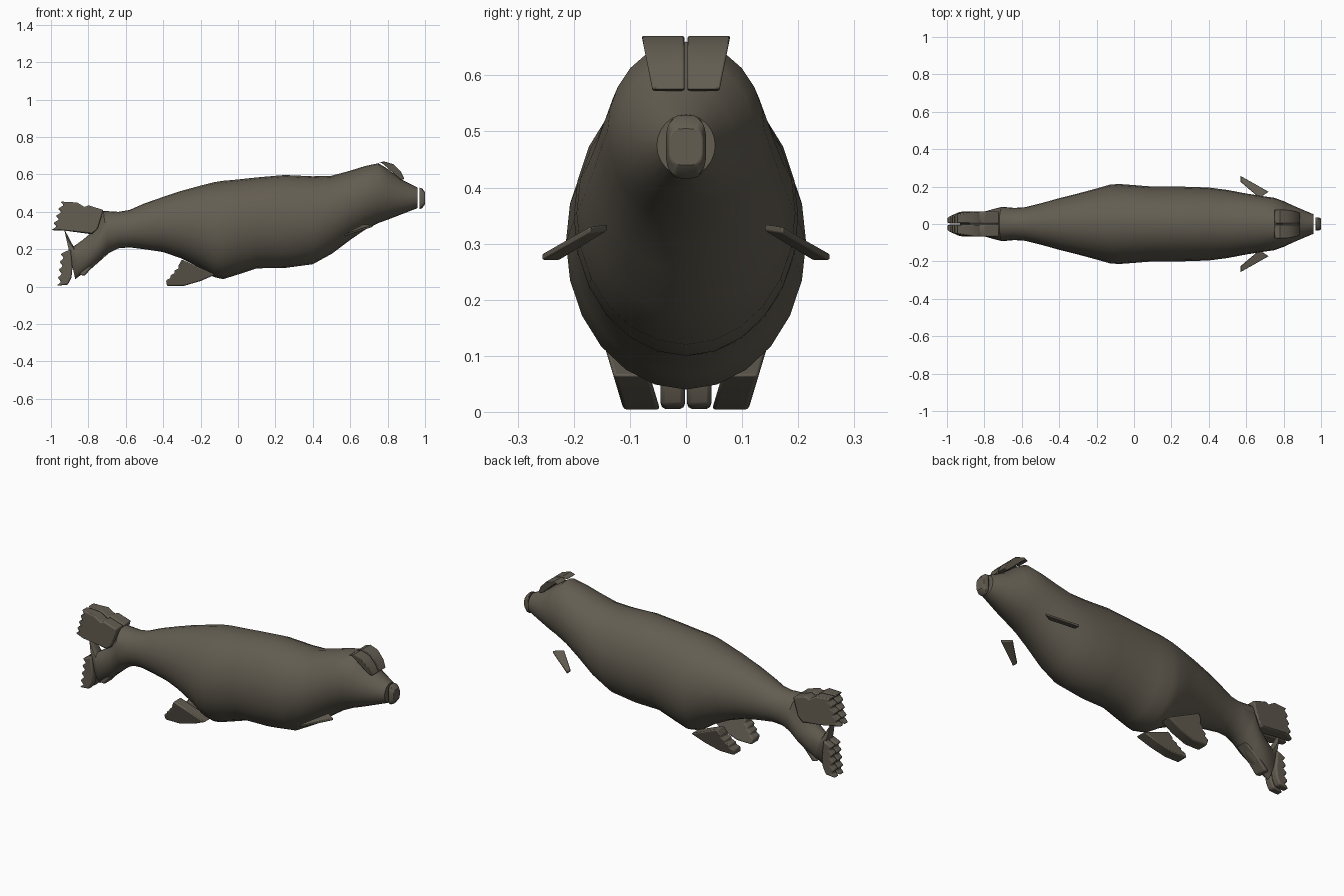
import bpy, bmesh, math
from mathutils import Vector

cube = bpy.data.objects.get("Cube")
if cube:
    bpy.data.objects.remove(cube, do_unlink=True)

# One dull brown-grey for the whole animal
skin = bpy.data.materials.new("brown_grey_skin")
skin.use_nodes = True
color = (0.125, 0.11, 0.083, 1)
skin.diffuse_color = color
for node in skin.node_tree.nodes:
    if node.type == 'BSDF_PRINCIPLED':
        node.inputs["Base Color"].default_value = color
        node.inputs["Roughness"].default_value = 0.8

parts = []


def add_object(name, bm, bevel=0):
    bmesh.ops.recalc_face_normals(bm, faces=bm.faces)
    mesh = bpy.data.meshes.new(name)
    bm.to_mesh(mesh)
    bm.free()
    mesh.materials.append(skin)
    obj = bpy.data.objects.new(name, mesh)
    bpy.context.collection.objects.link(obj)
    if bevel:
        mod = obj.modifiers.new("rounded_edges", 'BEVEL')
        mod.width = bevel
        mod.segments = 2
        mod.limit_method = 'ANGLE'
        mod.angle_limit = math.radians(40)
    parts.append(obj)
    return obj


def loft(name, rings, bevel=0):
    """Skin a closed tube through rings of equal point count."""
    bm = bmesh.new()
    rows = [[bm.verts.new(p) for p in ring] for ring in rings]
    count = len(rows[0])
    for a, b in zip(rows, rows[1:]):
        for i in range(count):
            j = (i + 1) % count
            bm.faces.new((a[i], a[j], b[j], b[i]))
    bm.faces.new(rows[0])
    bm.faces.new(rows[-1])
    return add_object(name, bm, bevel)


def oval(top, bottom, half_width, power=1.0, count=24):
    """Oval ring standing between a top and a bottom point."""
    top, bottom = Vector((top[0], 0, top[1])), Vector((bottom[0], 0, bottom[1]))
    mid, up = (top + bottom) / 2, (top - bottom) / 2
    ring = []
    for i in range(count):
        t = math.tau * i / count
        c, s = math.cos(t), math.sin(t)
        c = math.copysign(abs(c) ** power, c)
        s = math.copysign(abs(s) ** power, s)
        ring.append(mid + up * c + Vector((0, half_width * s, 0)))
    return ring


def slab(name, outline, sides, bevel=0.012):
    """Fin with a side outline; sides(x, z) gives its two y limits."""
    rings = [[(x, sides(x, z)[k], z) for x, z in outline] for k in (0, 1)]
    return loft(name, rings, bevel)


def jagged(start, end, teeth, depth):
    """Saw-tooth edge from start to end, notched towards +x."""
    points = []
    for i in range(teeth * 2 + 1):
        t = i / (teeth * 2)
        x = start[0] + (end[0] - start[0]) * t + (depth if i % 2 else 0)
        points.append((x, start[1] + (end[1] - start[1]) * t))
    return points


# Body: x of the ring, top height, bottom height, half width
trunk = [
    (-.64, .40, .205, .086), (-.58, .41, .21, .09), (-.5, .445, .2, .11),
    (-.4, .48, .185, .138), (-.3, .513, .15, .163), (-.2, .54, .1, .19),
    (-.13, .558, .052, .21), (-.08, .566, .04, .214), (0, .573, .065, .208),
    (.1, .584, .098, .2), (.25, .597, .1, .2), (.4, .59, .12, .195),
    (.5, .593, .175, .182), (.6, .62, .25, .163), (.68, .645, .305, .15),
    (.75, .66, .34, .14), (.8, .63, .358, .122), (.87, .575, .385, .09),
    (.96, .53, .42, .052),
]
# Tail root: top point, bottom point, half width, leaning downwards
tail = [
    ((-.93, .31), (-.87, .04), .03), ((-.88, .215), (-.83, .07), .05),
    ((-.83, .25), (-.78, .1), .065), ((-.77, .3), (-.735, .14), .08),
    ((-.72, .405), (-.69, .18), .092),
]
rings = [oval(*station) for station in tail]
rings += [oval((x, top), (x, low), w) for x, top, low, w in trunk]
loft("body", rings)

# Snout tip, set just ahead of the head
loft("snout_tip", [oval((x, top), (x, low), w, 0.6) for x, top, low, w in
                   ((.97, .53, .415, .034), (.985, .525, .42, .036), (1, .505, .44, .03))],
     0.004)

# Upper and lower tail fins, jagged at the back
upper_fin = [(-.72, .41), (-.8, .435), (-.82, .425), (-.86, .45)]
upper_fin += jagged((-.95, .455), (-1, .302), 4, .025)
upper_fin += [(-.93, .3), (-.78, .28), (-.75, .31)]
lower_fin = [(-.885, .1), (-.895, .2)]
lower_fin += jagged((-.95, .175), (-.97, .005), 4, .022)
lower_fin += [(-.91, .01), (-.89, .05)]
anal_fin = [(-.69, .178), (-.74, .165), (-.85, .065), (-.82, .058), (-.77, .115)]

# Belly flippers, jagged at the back
belly_fin = [(-.12, .065), (-.3, .145)]
belly_fin += jagged((-.32, .11), (-.385, .035), 3, .015)
belly_fin += [(-.38, .004), (-.29, .004), (-.2, .03)]

# Crest plates hugging the brow: outer edge then inner edge
crest = [(.75, .66), (.78, .67), (.83, .655), (.87, .615), (.89, .575),
         (.87, .572), (.84, .598), (.8, .635), (.77, .66)]

for side, label in ((1, "left"), (-1, "right")):
    def flip(a, b, s=side):
        return s * a, s * b

    slab(label + "_upper_tail_fin", upper_fin,
         lambda x, z: flip(.002, .038 + .03 * min(1, max(0, (x + 1) * 10))))
    slab(label + "_lower_tail_fin", lower_fin, lambda x, z: flip(.002, .045))
    slab(label + "_belly_flipper", belly_fin,
         lambda x, z: flip(.045 + .3 * z, .11 + .3 * z))
    slab(label + "_crest_plate", crest,
         lambda x, z: flip(.003, .06 + .2 * (z - .575)), 0.008)

    # Thin swept-back side flipper
    base = [(.72, .15, .333), (.72, .175, .327), (.66, .12, .322), (.66, .155, .316)]
    tip = [(.57, .255, .28), (.57, .225, .274)]
    front = [(base[0][0], side * .172, .33), (.67, side * .14, .335),
             (.57, side * .225, .282), (.57, side * .257, .282)]
    loft(label + "_side_flipper",
         [front, [(x, y, z - .012) for x, y, z in front]], 0.003)

slab("anal_fin", anal_fin, lambda x, z: (-.036, .036), 0.008)

# Smooth shading with sharp edges kept
bpy.ops.object.select_all(action='DESELECT')
for obj in parts:
    obj.select_set(True)
bpy.context.view_layer.objects.active = parts[0]
bpy.ops.object.shade_smooth_by_angle(angle=math.radians(35))
